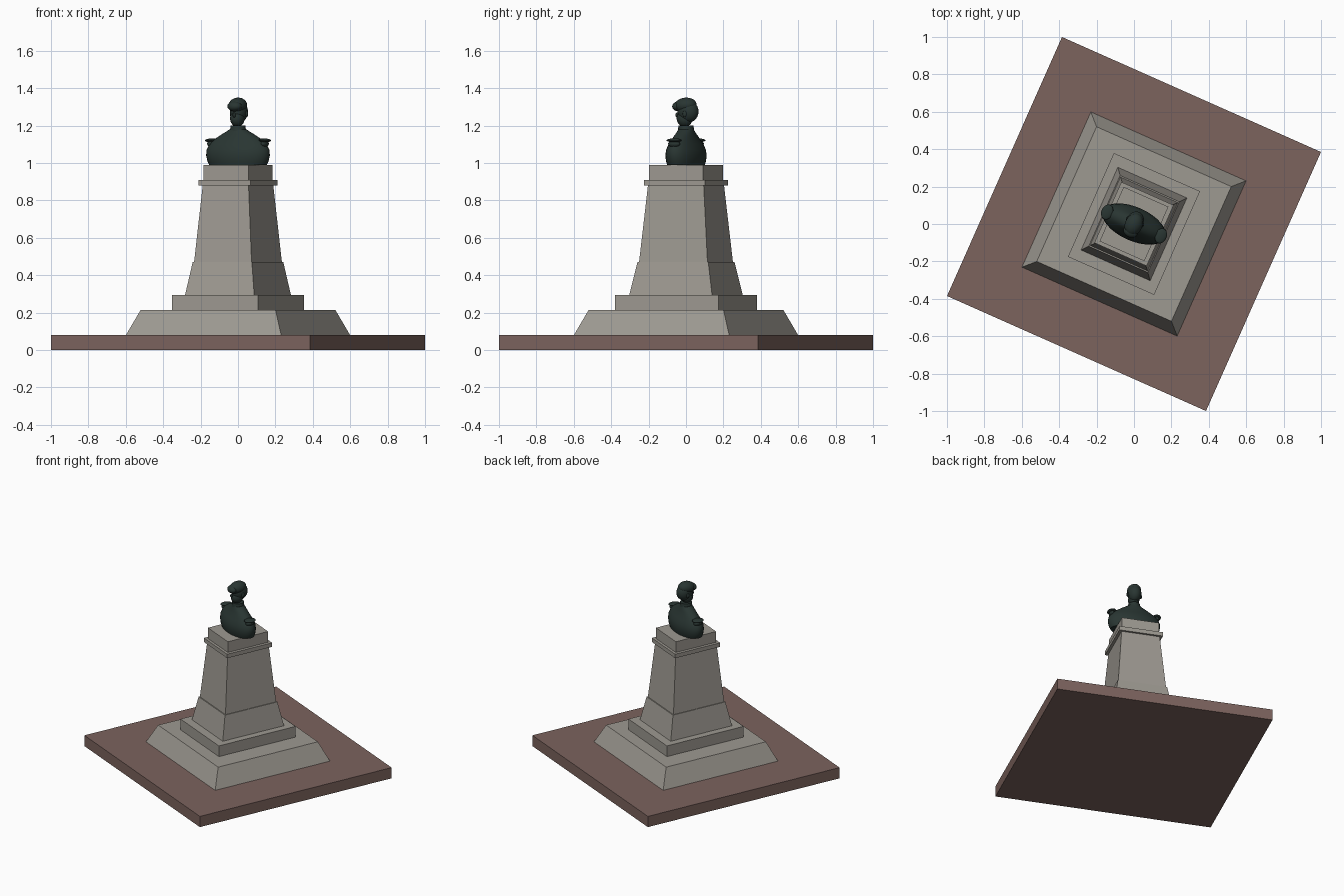
import bpy, bmesh, math
from mathutils import Matrix

if "Cube" in bpy.data.objects:
    bpy.data.objects.remove(bpy.data.objects["Cube"])

TURN = Matrix.Rotation(math.radians(-23.94), 4, 'Z')  # whole monument is turned


def material(name, rgb):
    m = bpy.data.materials.new(name)
    m.diffuse_color = (*rgb, 1)
    m.use_nodes = True
    m.node_tree.nodes["Principled BSDF"].inputs["Base Color"].default_value = m.diffuse_color
    return m


BRICK = material("brown_paving", (0.20, 0.125, 0.11))
STONE = material("grey_stone", (0.34, 0.32, 0.285))
BRONZE = material("dark_bronze", (0.022, 0.036, 0.032))


def finish(name, bm, mat, smooth=False):
    bmesh.ops.recalc_face_normals(bm, faces=bm.faces)
    bmesh.ops.transform(bm, matrix=TURN, verts=bm.verts)
    me = bpy.data.meshes.new(name)
    bm.to_mesh(me)
    bm.free()
    ob = bpy.data.objects.new(name, me)
    bpy.context.collection.objects.link(ob)
    me.materials.append(mat)
    for p in me.polygons:
        p.use_smooth = smooth and len(p.vertices) <= 4
    return ob


def loft(name, rings, mat, sides=32, smooth=True, square=False):
    """Rings of (z, rx, ry, y offset) bridged into a closed solid."""
    bm = bmesh.new()
    loops = []
    for z, rx, ry, oy in rings:
        if square:
            pts = [(-rx, -ry), (rx, -ry), (rx, ry), (-rx, ry)]
        else:
            pts = [(rx * math.cos(2 * math.pi * i / sides),
                    ry * math.sin(2 * math.pi * i / sides)) for i in range(sides)]
        loops.append([bm.verts.new((x, y + oy, z)) for x, y in pts])
    for a, b in zip(loops, loops[1:]):
        for i in range(len(a)):
            j = (i + 1) % len(a)
            bm.faces.new((a[i], a[j], b[j], b[i]))
    bm.faces.new(loops[0])
    bm.faces.new(loops[-1])
    return finish(name, bm, mat, smooth)


def block(name, z0, z1, bottom, top, mat=STONE):
    loft(name, [(z0, *bottom, 0), (z1, *top, 0)], mat, smooth=False, square=True)


def blob(name, loc, radii, tilt_x=0, tilt_y=0):
    bm = bmesh.new()
    bmesh.ops.create_uvsphere(bm, u_segments=24, v_segments=14, radius=1)
    m = (Matrix.Translation(loc) @ Matrix.Rotation(math.radians(tilt_x), 4, 'X')
         @ Matrix.Rotation(math.radians(tilt_y), 4, 'Y') @ Matrix.Diagonal((*radii, 1)))
    bmesh.ops.transform(bm, matrix=m, verts=bm.verts)
    return finish(name, bm, BRONZE, True)


# Pedestal, from the ground up
block("paving_slab", 0, 0.08, (0.7576, 0.7576), (0.7576, 0.7576), BRICK)
block("sloped_footing", 0.08, 0.215, (0.454, 0.454), (0.394, 0.394))
block("step", 0.215, 0.295, (0.252, 0.303), (0.252, 0.303))
block("lower_plinth", 0.295, 0.47, (0.202, 0.242), (0.173, 0.207))
block("shaft", 0.47, 0.88, (0.168, 0.200), (0.134, 0.163))
block("cornice", 0.88, 0.91, (0.153, 0.178), (0.153, 0.178))
block("cap_block", 0.91, 0.99, (0.131, 0.159), (0.131, 0.159))

# Bust torso and neck
loft("torso", [(0.99, 0.164, 0.083, 0), (1.01, 0.175, 0.088, 0), (1.04, 0.182, 0.090, 0),
               (1.07, 0.180, 0.085, 0), (1.10, 0.164, 0.071, 0), (1.125, 0.137, 0.058, 0),
               (1.15, 0.098, 0.049, 0), (1.17, 0.062, 0.043, 0), (1.18, 0.046, 0.040, 0)], BRONZE)
loft("collar", [(1.15, 0.046, 0.045, 0), (1.18, 0.042, 0.042, 0),
                (1.20, 0.039, 0.041, 0)], BRONZE)

# Shoulder pads with hanging fringe
for side, label in ((-1, "left"), (1, "right")):
    blob(label + "_shoulder_pad", (side * 0.157, 0, 1.121), (0.031, 0.042, 0.010), 0, side * 4)
    blob(label + "_shoulder_fringe", (side * 0.157, 0, 1.102), (0.018, 0.034, 0.018))

# Head, jaw, nose and swept hair
blob("skull", (0, 0.012, 1.275), (0.046, 0.058, 0.060))
blob("jaw", (0, -0.008, 1.238), (0.038, 0.044, 0.045))
blob("nose", (0, -0.050, 1.255), (0.008, 0.011, 0.014), 20)
blob("hair_crown", (0, -0.003, 1.308), (0.047, 0.062, 0.041), 6)
blob("hair_front", (0, -0.046, 1.303), (0.040, 0.030, 0.026), 12)
for side, label in ((-1, "left"), (1, "right")):
    blob(label + "_ear", (side * 0.045, 0.012, 1.262), (0.007, 0.011, 0.017))
